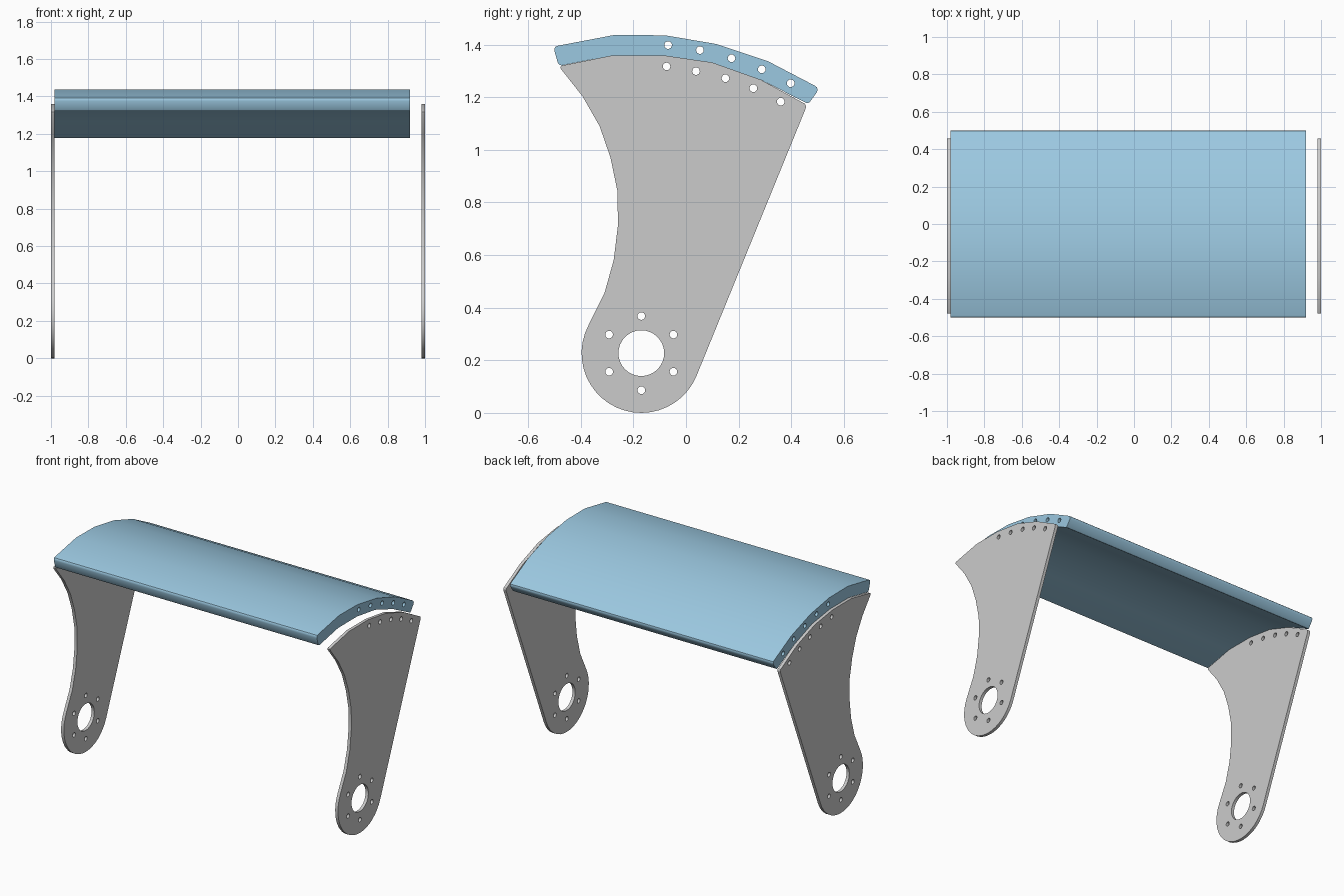
import bpy, bmesh
from math import radians, sin, cos
from mathutils import Matrix

if "Cube" in bpy.data.objects:
    bpy.data.objects.remove(bpy.data.objects["Cube"])

# local x -> world y, local y -> world z, local z -> world x
TO_YZ = Matrix(((0, 0, 1), (1, 0, 0), (0, 1, 0))).to_4x4()


def arc(cy, cz, r, a0, a1, n):
    return [(cy + r * cos(radians(a0 + (a1 - a0) * i / n)),
             cz + r * sin(radians(a0 + (a1 - a0) * i / n))) for i in range(n + 1)]


def hole(cy, cz, r, n=16):
    return arc(cy, cz, r, 0, 360, n)[:-1]


def slab(name, outline, holes, x0, x1):
    """Extrude a side profile with holes from x0 to x1."""
    cu = bpy.data.curves.new(name + "_profile", 'CURVE')
    cu.dimensions = '2D'
    cu.fill_mode = 'BOTH'
    cu.extrude = (x1 - x0) / 2
    for loop in [outline] + holes:
        sp = cu.splines.new('POLY')
        sp.points.add(len(loop) - 1)
        for p, (y, z) in zip(sp.points, loop):
            p.co = (y, z, 0, 1)
        sp.use_cyclic_u = True
    tmp = bpy.data.objects.new(name + "_profile", cu)
    bpy.context.collection.objects.link(tmp)
    dg = bpy.context.evaluated_depsgraph_get()
    me = bpy.data.meshes.new_from_object(tmp.evaluated_get(dg))
    bpy.data.objects.remove(tmp)
    bm = bmesh.new()
    bm.from_mesh(me)
    bmesh.ops.remove_doubles(bm, verts=bm.verts, dist=1e-5)
    bmesh.ops.transform(bm, matrix=Matrix.Translation(((x0 + x1) / 2, 0, 0)) @ TO_YZ, verts=bm.verts)
    bmesh.ops.recalc_face_normals(bm, faces=bm.faces)
    bm.to_mesh(me)
    bm.free()
    me.name = name
    ob = bpy.data.objects.new(name, me)
    bpy.context.collection.objects.link(ob)
    bpy.ops.object.select_all(action='DESELECT')
    ob.select_set(True)
    bpy.context.view_layer.objects.active = ob
    bpy.ops.object.shade_smooth_by_angle(angle=radians(30))
    return ob


# shared arc between plate tops and panel underside
under = [(-0.28, 1.359), (-0.085, 1.359), (0.1, 1.332), (0.283, 1.267)]

# side plates: round foot, concave front edge, curved top
foot = (-0.17, 0.227)
plate = arc(*foot, 0.227, 152, 338, 22)
plate += [(0.455, 1.157), (0.456, 1.167), (0.452, 1.175)] + under[::-1]
plate += [(-0.472, 1.32), (-0.478, 1.316), (-0.476, 1.308), (-0.393, 1.203),
          (-0.328, 1.089), (-0.287, 0.97), (-0.26, 0.84), (-0.259, 0.71),
          (-0.275, 0.58), (-0.31, 0.455)]
plate_holes = [hole(*foot, 0.087, 32)]
plate_holes += [hole(foot[0] + 0.141 * cos(radians(a)), foot[1] + 0.141 * sin(radians(a)), 0.0145)
                for a in range(30, 390, 60)]
plate_holes += [hole(y, z, 0.0145) for y, z in
                [(-0.074, 1.317), (0.038, 1.299), (0.15, 1.272), (0.256, 1.234), (0.36, 1.183)]]
slab("left_side_plate", plate, plate_holes, -1.0, -0.98)
slab("right_side_plate", plate, plate_holes, 0.98, 1.0)

# curved top panel with rounded long edges
panel = [(-0.472, 1.321)] + under
panel += [(0.455, 1.179), (0.463, 1.177), (0.47, 1.181), (0.497, 1.218), (0.5, 1.228),
          (0.498, 1.237), (0.491, 1.243), (0.313, 1.336), (0.116, 1.402), (-0.078, 1.435), (-0.27, 1.437),
          (-0.485, 1.396), (-0.496, 1.392), (-0.5, 1.385), (-0.5, 1.375), (-0.487, 1.33), (-0.48, 1.322)]
panel_holes = [hole(y, z, 0.0145) for y, z in
               [(-0.068, 1.398), (0.053, 1.379), (0.173, 1.348), (0.288, 1.306), (0.398, 1.253)]]
top = slab("curved_top_panel", panel, panel_holes, -0.98, 0.92)
blue = bpy.data.materials.new("light_blue")
blue.diffuse_color = (0.33, 0.58, 0.75, 1)
blue.use_nodes = True
blue.node_tree.nodes["Principled BSDF"].inputs["Base Color"].default_value = blue.diffuse_color
top.data.materials.clear()
top.data.materials.append(blue)
